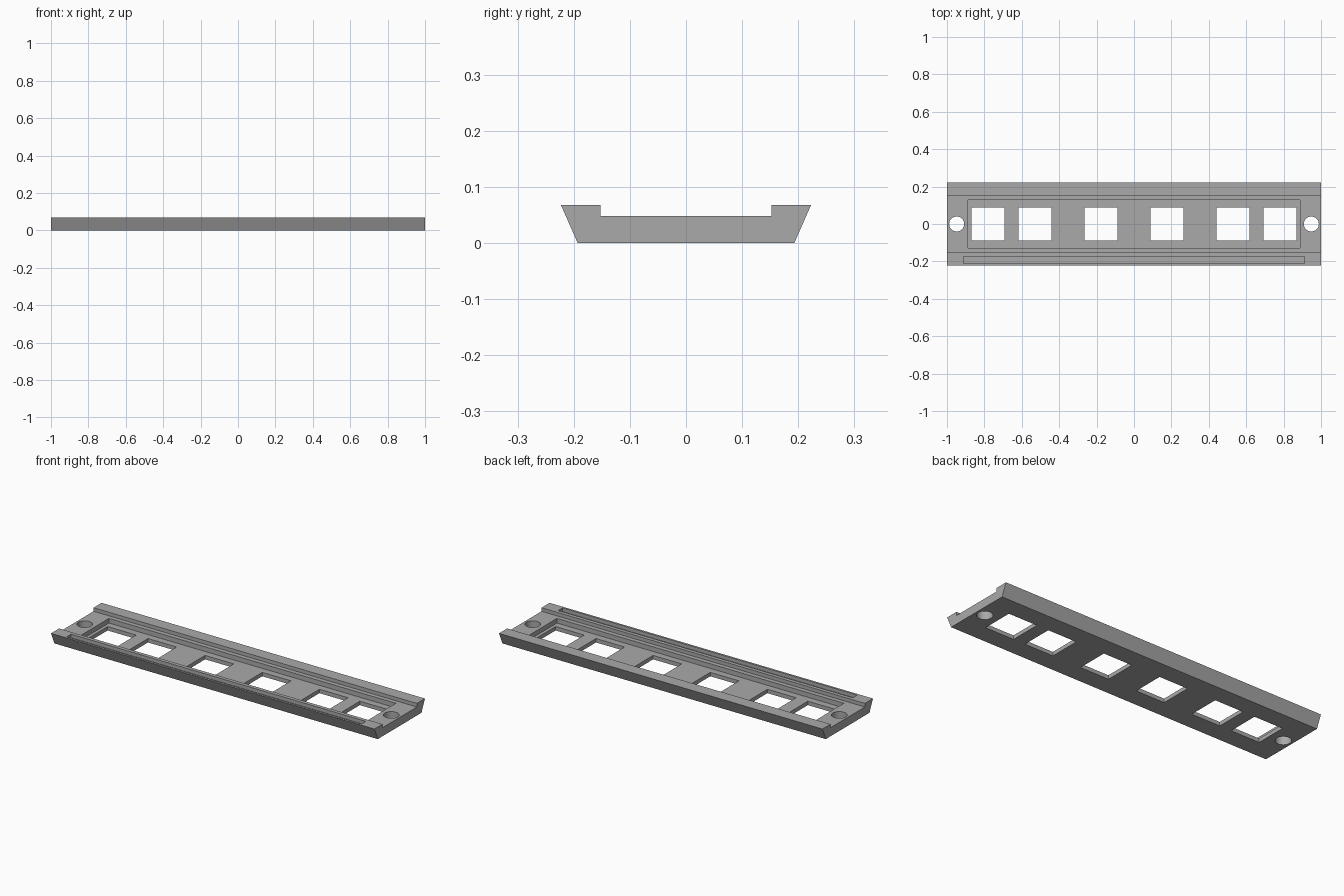
import bpy, bmesh
from mathutils import Matrix

cube = bpy.data.objects.get("Cube")
if cube:
    bpy.data.objects.remove(cube, do_unlink=True)

grey = bpy.data.materials.new("plain grey")
grey.use_nodes = True
colour = (0.4, 0.4, 0.4, 1)
grey.diffuse_color = colour
grey.node_tree.nodes["Principled BSDF"].inputs["Base Color"].default_value = colour

RAIL_TOP, DECK, FLOOR = 0.068, 0.048, 0.022


def add_object(name, bm):
    bmesh.ops.recalc_face_normals(bm, faces=bm.faces)
    mesh = bpy.data.meshes.new(name)
    bm.to_mesh(mesh)
    bm.free()
    mesh.materials.append(grey)
    obj = bpy.data.objects.new(name, mesh)
    bpy.context.collection.objects.link(obj)
    return obj


def add_box(bm, x, y, z, sx, sy, sz):
    matrix = Matrix.Translation((x, y, z)) @ Matrix.Diagonal((sx, sy, sz, 1))
    bmesh.ops.create_cube(bm, size=1, matrix=matrix)


# Channel body: mirrored half profile extruded along x
half = [(0.193, 0), (0.223, RAIL_TOP), (0.152, RAIL_TOP), (0.152, DECK)]
profile = half + [(-y, z) for y, z in reversed(half)]
bm = bmesh.new()
face = bm.faces.new([bm.verts.new((-1, y, z)) for y, z in profile])
ext = bmesh.ops.extrude_face_region(bm, geom=[face])
bmesh.ops.translate(bm, vec=(2, 0, 0),
                    verts=[v for v in ext["geom"] if isinstance(v, bmesh.types.BMVert)])
plate = add_object("channel_plate", bm)

# Shallow pocket in the deck and narrow groove in the front rail
bm = bmesh.new()
add_box(bm, 0, 0, FLOOR + 0.1, 1.774, 0.254, 0.2)
pocket = add_object("pocket_cutter", bm)
bm = bmesh.new()
add_box(bm, 0, -0.192, DECK + 0.1, 1.822, 0.038, 0.2)
groove = add_object("groove_cutter", bm)

# Square windows and round mounting holes
bm = bmesh.new()
for side in (-1, 1):
    for x in (0.177, 0.53, 0.78):
        add_box(bm, side * x, 0, 0, 0.177, 0.177, 0.4)
    bmesh.ops.create_cone(bm, cap_ends=True, segments=48, radius1=0.04, radius2=0.04,
                          depth=0.4, matrix=Matrix.Translation((side * 0.948, 0, 0)))
openings = add_object("opening_cutter", bm)

for cutter in (pocket, groove, openings):
    mod = plate.modifiers.new(cutter.name, "BOOLEAN")
    mod.operation = "DIFFERENCE"
    mod.solver = "EXACT"
    mod.object = cutter

# Apply the cuts and remove the cutters
bpy.context.view_layer.objects.active = plate
plate.select_set(True)
for mod in list(plate.modifiers):
    bpy.ops.object.modifier_apply(modifier=mod.name)
for cutter in (pocket, groove, openings):
    bpy.data.objects.remove(cutter, do_unlink=True)
bpy.ops.object.shade_smooth_by_angle(angle=0.5)
